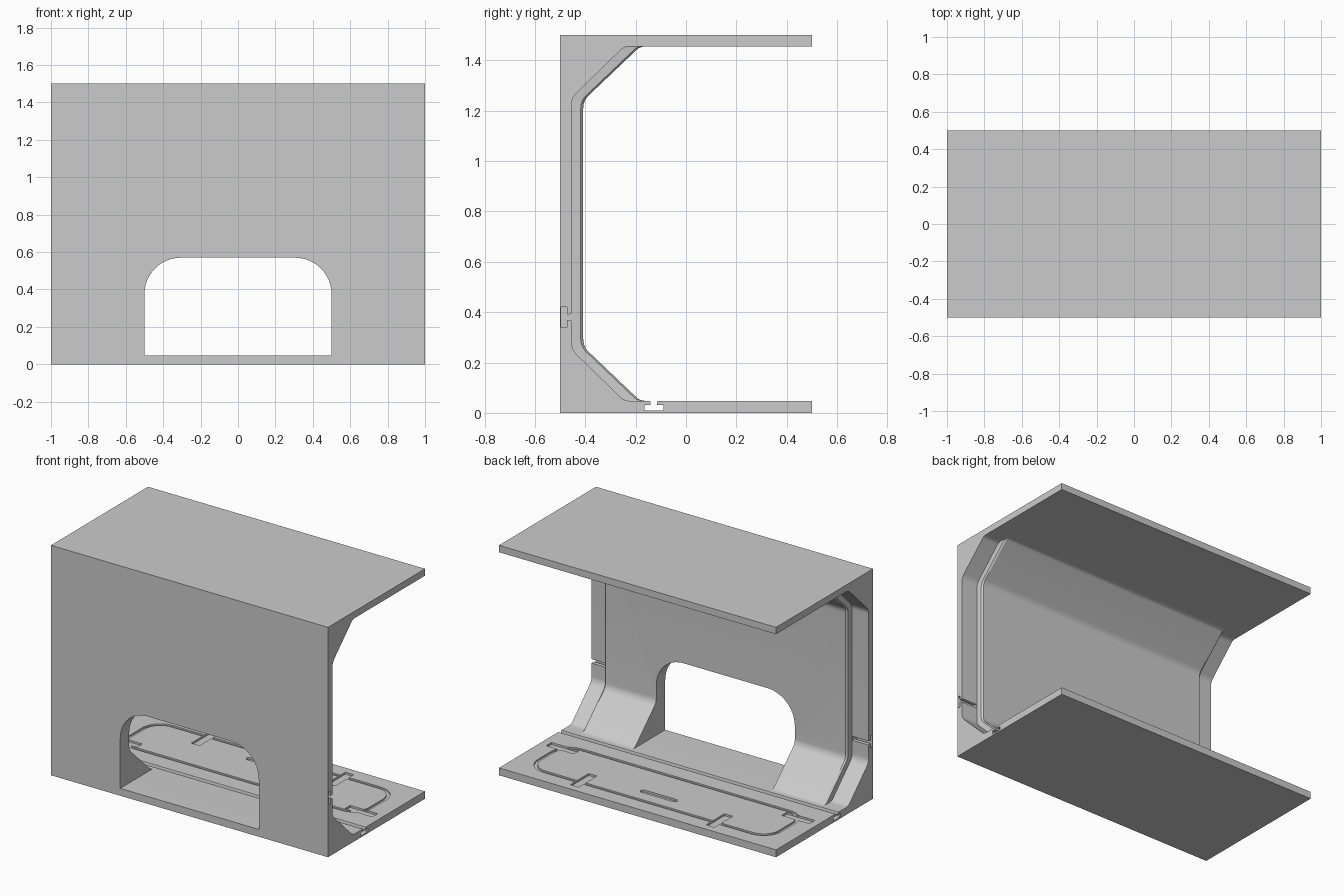
import bpy, bmesh, math
from mathutils import Vector

if "Cube" in bpy.data.objects:
    bpy.data.objects.remove(bpy.data.objects["Cube"])

FLOOR, ROOF = 0.048, 1.455


def rounded(points, seg=6):
    """Points are (a, b, radius); returns a loop with filleted corners."""
    out, n = [], len(points)
    for i, (a, b, r) in enumerate(points):
        p = Vector((a, b))
        if r == 0:
            out.append(p)
            continue
        u = (Vector(points[i - 1][:2]) - p).normalized()
        v = (Vector(points[(i + 1) % n][:2]) - p).normalized()
        half = u.angle(v) / 2
        c = p + (u + v).normalized() * (r / math.sin(half))
        s = p + u * (r / math.tan(half)) - c
        e = p + v * (r / math.tan(half)) - c
        sweep = s.angle_signed(e)
        for k in range(seg + 1):
            t = -sweep * k / seg
            out.append(c + Vector((s.x * math.cos(t) - s.y * math.sin(t),
                                   s.x * math.sin(t) + s.y * math.cos(t))))
    return out


def loft(name, loops, closed=False):
    """Skin a list of 3D loops; cap the ends or join them in a ring."""
    bm = bmesh.new()
    rows = [[bm.verts.new(p) for p in loop] for loop in loops]
    pairs = list(zip(rows, rows[1:]))
    if closed:
        pairs.append((rows[-1], rows[0]))
    else:
        bm.faces.new(rows[0])
        bm.faces.new(rows[-1])
    for r, q in pairs:
        for i in range(len(r)):
            j = (i + 1) % len(r)
            bm.faces.new((r[i], r[j], q[j], q[i]))
    bmesh.ops.recalc_face_normals(bm, faces=bm.faces)
    me = bpy.data.meshes.new(name)
    bm.to_mesh(me)
    bm.free()
    ob = bpy.data.objects.new(name, me)
    bpy.context.collection.objects.link(ob)
    return ob


def along_x(loop, x):
    return [(x, p[0], p[1]) for p in loop]


def prism_x(name, pts, x0, x1):
    loop = rounded(pts)
    return loft(name, [along_x(loop, x0), along_x(loop, x1)])


def plate(name, x0, x1, y0, y1, r, depth):
    """Shallow rounded recess cutter in the floor."""
    loop = rounded([(x0, y0, r), (x1, y0, r), (x1, y1, r), (x0, y1, r)])
    return loft(name, [[(p.x, p.y, z) for p in loop] for z in (FLOOR - depth, 0.1)])


def section(wall, foot, knee):
    """C-shaped corridor section: wall depth, chamfer foot, chamfer height."""
    return rounded([(-.5, 0, 0), (.5, 0, 0), (.5, FLOOR, 0), (foot, FLOOR, .05),
                    (wall, FLOOR + knee, .07), (wall, ROOF - knee, .07),
                    (foot, ROOF, .05), (.5, ROOF, 0), (.5, 1.5, 0), (-.5, 1.5, 0)])


# Corridor shell with recessed strips at both ends
end = section(-.455, -.245, .205)
lip = section(-.418, -.192, .215)
main = section(-.408, -.182, .215)
stations = [(1, end), (.88, end), (.877, lip), (.867, main)]
shell = loft("corridor_shell",
             [along_x(s, -x) for x, s in stations] +
             [along_x(s, x) for x, s in reversed(stations)])

cutters = []

# Doorway
door = rounded([(-.5, FLOOR, 0), (.5, FLOOR, 0), (.5, .57, .195), (-.5, .57, .195)], 12)
cutters.append(loft("door_cut", [[(p.x, y, p.y) for p in door] for y in (-.6, -.12)]))

# T-slot running along the floor
cutters.append(prism_x("floor_slot", [
    (-.165, .01, 0), (-.09, .01, 0), (-.09, .032, 0), (-.115, .032, 0),
    (-.115, .041, 0), (-.107, .06, 0), (-.148, .06, 0), (-.14, .041, 0),
    (-.14, .032, 0), (-.165, .032, 0)], -1.1, 1.1))

# Short T-slots in the wall strips
for s in (-1, 1):
    cutters.append(prism_x("wall_slot", [
        (-.496, .34, 0), (-.473, .34, 0), (-.473, .37, 0), (-.44, .365, 0),
        (-.44, .395, 0), (-.473, .39, 0), (-.473, .42, 0), (-.496, .42, 0)],
        s * .885, s * 1.1))

# Floor hatch outline groove
def hatch(inset):
    x, y0, y1, r = .88 - inset, .0 + inset, .40 - inset, .13 - inset
    return rounded([(-x, y0, r), (x, y0, r), (x, y1, r), (-x, y1, r)], 8)

rings = [[(p.x, p.y, z) for p in hatch(i)]
         for i, z in ((0, .1), (0, FLOOR - .01), (.022, FLOOR - .01), (.022, .1))]
cutters.append(loft("hatch_groove", rings, closed=True))

# Hatch latches, corner hinges and handle recess
for s in (-1, 1):
    cutters.append(plate("latch_cut", s * .49 - .03, s * .49 + .03, .26, .45, .004, .013))
    cutters.append(plate("hinge_cut", s * .85 - .1, s * .85 + .1, .03, .085, .004, .013))
cutters.append(plate("handle_cut", -.13, .13, .26, .295, .016, .013))

# Carve everything out of the shell
bpy.context.view_layer.objects.active = shell
for c in cutters:
    c.hide_render = True
    m = shell.modifiers.new("cut", 'BOOLEAN')
    m.operation, m.solver, m.object = 'DIFFERENCE', 'EXACT', c
    bpy.ops.object.modifier_apply(modifier=m.name)
    bpy.data.objects.remove(c)

shell.select_set(True)
bpy.ops.object.shade_smooth_by_angle(angle=math.radians(25))
